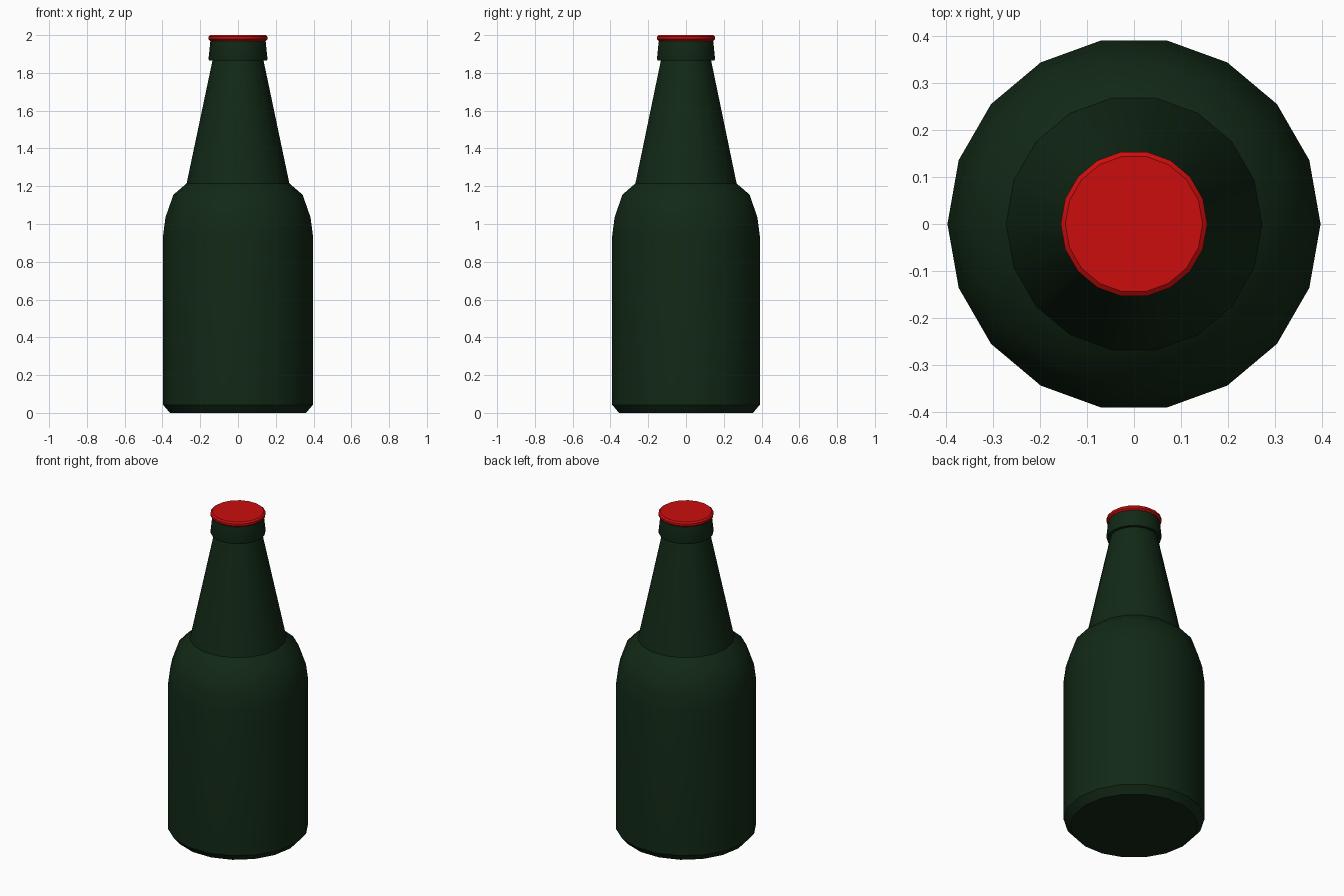
import bpy, bmesh
from math import cos, sin, tau, radians

if "Cube" in bpy.data.objects:
    bpy.data.objects.remove(bpy.data.objects["Cube"])

SIDES = 18


def lathe(name, profile, color):
    """Closed solid of revolution from (radius, z) points, bottom to top."""
    bm = bmesh.new()
    rings = [[bm.verts.new((r * cos(tau * i / SIDES), r * sin(tau * i / SIDES), z))
              for i in range(SIDES)] for r, z in profile]
    for low, high in zip(rings, rings[1:]):
        for i in range(SIDES):
            j = (i + 1) % SIDES
            bm.faces.new((low[i], low[j], high[j], high[i]))
    bm.faces.new(rings[0][::-1])
    bm.faces.new(rings[-1])
    mesh = bpy.data.meshes.new(name)
    bm.to_mesh(mesh)
    bm.free()
    mat = bpy.data.materials.new(name + "_colour")
    mat.diffuse_color = color
    mat.use_nodes = True
    mat.node_tree.nodes["Principled BSDF"].inputs["Base Color"].default_value = mat.diffuse_color
    mesh.materials.append(mat)
    obj = bpy.data.objects.new(name, mesh)
    bpy.context.collection.objects.link(obj)
    bpy.ops.object.select_all(action='DESELECT')
    obj.select_set(True)
    bpy.context.view_layer.objects.active = obj
    bpy.ops.object.shade_smooth_by_angle(angle=radians(35))
    return obj


# Glass: chamfered base, straight body, rounded shoulder, tapered neck, lip
lathe("bottle", [(0.36, 0), (0.397, 0.043), (0.397, 0.935), (0.384, 1.035),
                 (0.342, 1.155), (0.272, 1.215), (0.135, 1.866),
                 (0.153, 1.866), (0.156, 1.875), (0.146, 1.972)],
      (0.006, 0.022, 0.008, 1))

# Bottle cap with bevelled rims
lathe("cap", [(0.147, 1.97), (0.156, 1.979), (0.156, 1.992), (0.146, 2.0)],
      (0.6, 0.004, 0.004, 1))
